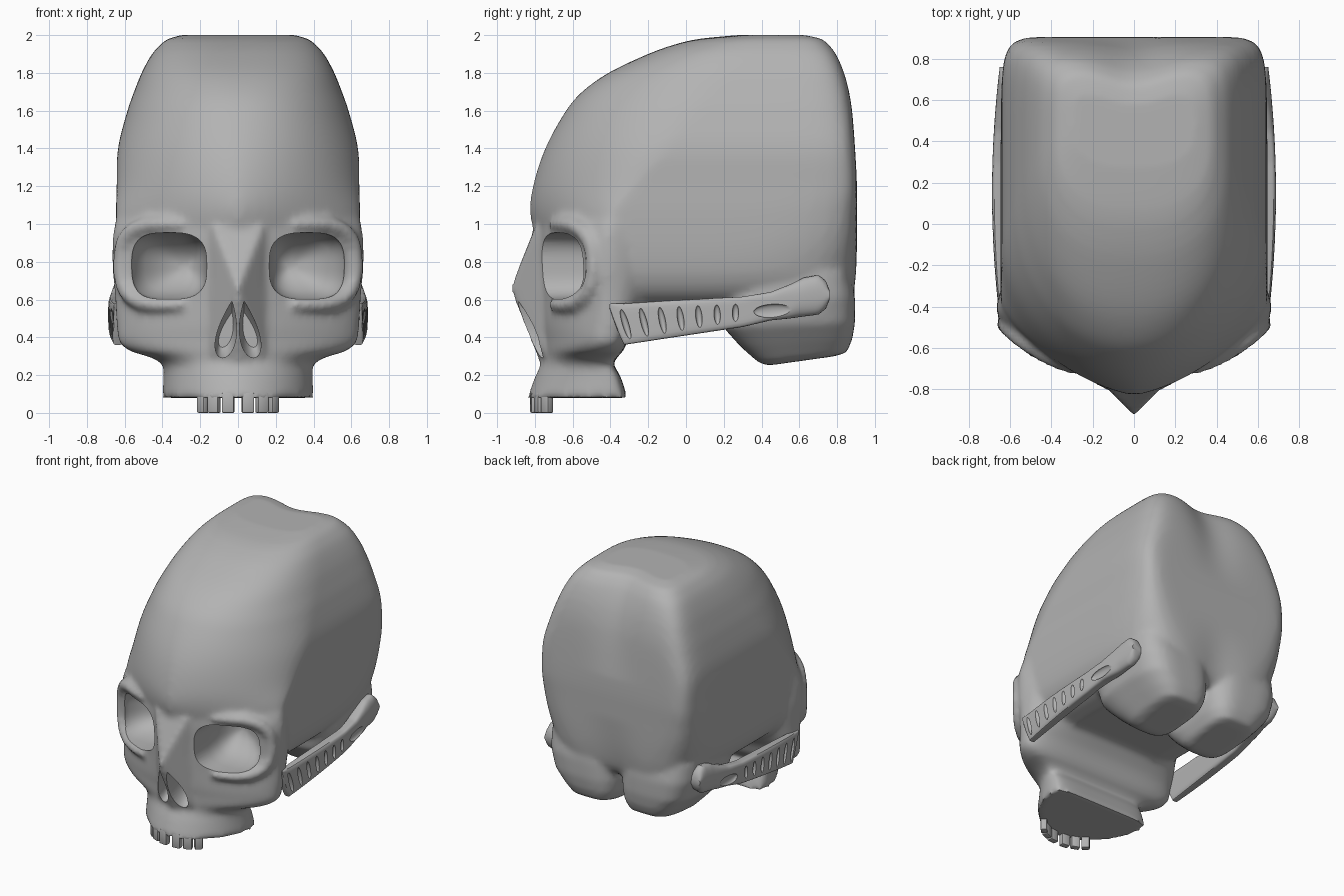
import bpy
import bmesh
from math import sin, cos, pi, exp, radians
from mathutils import Matrix

if "Cube" in bpy.data.objects:
    bpy.data.objects.remove(bpy.data.objects["Cube"], do_unlink=True)

bone = bpy.data.materials.new("bone grey")
bone.use_nodes = True
BONE = (0.45, 0.45, 0.45, 1)
bone.diffuse_color = BONE
bone.node_tree.nodes["Principled BSDF"].inputs["Base Color"].default_value = BONE


# ---------- helpers ----------
def finish(bm, name):
    bmesh.ops.recalc_face_normals(bm, faces=bm.faces[:])
    mesh = bpy.data.meshes.new(name)
    bm.to_mesh(mesh)
    bm.free()
    mesh.materials.append(bone)
    obj = bpy.data.objects.new(name, mesh)
    bpy.context.collection.objects.link(obj)
    return obj


def loft(bm, rings):
    rows = [[bm.verts.new(p) for p in ring] for ring in rings]
    n = len(rows[0])
    for a, b in zip(rows, rows[1:]):
        for i in range(n):
            j = (i + 1) % n
            bm.faces.new((a[i], a[j], b[j], b[i]))
    bm.faces.new(rows[0])
    bm.faces.new(rows[-1])


def hull(bm, points):
    verts = [bm.verts.new(p) for p in points]
    res = bmesh.ops.convex_hull(bm, input=verts)
    spare = {g for g in res["geom_interior"] + res["geom_unused"]
             if isinstance(g, bmesh.types.BMVert)}
    bmesh.ops.delete(bm, geom=list(spare), context='VERTS')


def rounded(t, n):
    """Point of a unit rounded square in direction t."""
    c, s = cos(t), sin(t)
    r = (abs(c) ** n + abs(s) ** n) ** (-1 / n)
    return c * r, s * r


def spline(keys, z):
    """Smooth interpolation of rows whose first entry is the position."""
    i = max(k for k in range(len(keys) - 1) if keys[k][0] <= z or k == 0)
    a, b = keys[i], keys[i + 1]
    before, after = keys[max(i - 1, 0)], keys[min(i + 2, len(keys) - 1)]
    h = b[0] - a[0]
    u = (z - a[0]) / h
    out = []
    for k in range(1, len(a)):
        ma = (b[k] - before[k]) / (b[0] - before[0]) * h
        mb = (after[k] - a[k]) / (after[0] - a[0]) * h
        out.append((2*u**3 - 3*u**2 + 1) * a[k] + (u**3 - 2*u**2 + u) * ma
                   + (3*u**2 - 2*u**3) * b[k] + (u**3 - u**2) * mb)
    return out


def slices(keys, steps, groove=lambda z: 0):
    """Rings from rows of height, half width, front, back, middle, squareness."""
    rings = []
    for k in range(steps + 1):
        z = keys[0][0] + (keys[-1][0] - keys[0][0]) * sin(k / steps * pi / 2)
        w, front, back, mid, n_front, n_back = spline(keys, z)
        ring = []
        for i in range(128):
            t = 2 * pi * i / 128
            if sin(t) < 0:
                x, y = rounded(t, n_front)
                ring.append((x * w, mid + y * (mid - front), z))
            else:
                x, y = rounded(t, n_back)
                dent = groove(z) * exp(-(x * w / 0.17) ** 2) * y
                ring.append((x * w, mid + y * (back - mid) - dent, z))
        rings.append(ring)
    return rings


def apply_modifiers(obj):
    bpy.ops.object.select_all(action='DESELECT')
    bpy.context.view_layer.objects.active = obj
    obj.select_set(True)
    for m in list(obj.modifiers):
        bpy.ops.object.modifier_apply(modifier=m.name)


def cut(obj, cutter):
    m = obj.modifiers.new("cut", 'BOOLEAN')
    m.operation = 'DIFFERENCE'
    m.solver = 'EXACT'
    m.object = cutter
    cutter.hide_render = True
    apply_modifiers(obj)
    bpy.data.objects.remove(cutter, do_unlink=True)


def smooth(obj, angle):
    bpy.ops.object.select_all(action='DESELECT')
    bpy.context.view_layer.objects.active = obj
    obj.select_set(True)
    bpy.ops.object.shade_smooth_by_angle(angle=radians(angle))


# ---------- skull: cranium, face, nose bone, brow rims and rear lobes ----------
cranium = [(.54, .36, -.35, .84, -.2, 2, 5), (.57, .48, -.45, .87, -.25, 2, 5),
           (.62, .56, -.60, .89, -.3, 1.7, 5), (.70, .61, -.70, .90, -.38, 1.5, 6),
           (.82, .635, -.76, .905, -.4, 1.4, 7), (1.05, .645, -.825, .905, -.38, 1.4, 11),
           (1.2, .642, -.81, .905, -.26, 1.6, 14), (1.4, .635, -.745, .895, -.08, 1.8, 13),
           (1.6, .585, -.635, .88, .08, 2, 10), (1.7, .55, -.55, .865, .17, 2.1, 9),
           (1.8, .51, -.41, .84, .27, 2.3, 8), (1.9, .455, -.2, .80, .35, 2.5, 7),
           (1.95, .41, -.06, .765, .4, 2.6, 6), (1.98, .37, .07, .73, .42, 2.6, 6),
           (2.0, .30, .27, .65, .46, 2.6, 6)]
face = [(.08, .40, -.84, -.31, -.42, 1.8, 5), (.20, .395, -.795, -.35, -.43, 1.8, 5),
        (.26, .40, -.765, -.385, -.45, 1.8, 5), (.29, .45, -.755, -.37, -.45, 1.8, 4),
        (.33, .58, -.76, -.33, -.45, 1.6, 4), (.38, .63, -.765, -.31, -.44, 1.5, 4),
        (.45, .64, -.775, -.28, -.43, 1.5, 3.5), (.60, .65, -.79, -.15, -.42, 1.4, 2.5),
        (.80, .665, -.80, .0, -.42, 1.4, 2), (.95, .66, -.805, .0, -.42, 1.4, 2),
        (1.06, .64, -.80, .1, -.38, 1.4, 2)]
lobe = [(.25, .225, .125, .43, .78), (.27, .235, .17, .38, .85), (.35, .25, .225, .29, .88),
        (.45, .28, .275, .20, .895), (.60, .30, .295, .18, .895), (.74, .30, .29, .30, .87)]

bm = bmesh.new()
loft(bm, slices(cranium, 90,
                lambda z: .06 * max(0, (z - 1.3) / .6) + .04 * max(0, (1 - z) / .5)))
loft(bm, slices(face, 50))
hull(bm, [(0, -.93, .655), (0, -.78, .28)]
     + [(s * x, y, z) for s in (1, -1) for x, y, z in
        ((.13, -.80, .98), (.13, -.78, .70), (.14, -.755, .31), (.12, -.6, .98),
         (.14, -.6, .3))])
for s in (1, -1):
    rings = []
    for z, cx, w, y0, y1 in lobe:
        ring = [rounded(2 * pi * i / 48, 3.6) for i in range(48)]
        rings.append([(s * cx + w * a, (y0 + y1) / 2 + (y1 - y0) / 2 * b,
                       z + .05 * (1 + b) / 2 * (.74 - z) / .5) for a, b in ring])
    loft(bm, rings)
    # raised rim round the outside of each eye socket
    for k in range(61):
        u = k / 30 - 1
        a, b = rounded(radians(110) * u, 2.8)
        x = .385 + .235 * a
        y = -.42 - .38 * (1 - (x / .665) ** 1.4) ** .714
        bmesh.ops.create_icosphere(
            bm, subdivisions=2, radius=.045 - .02 * u ** 4,
            matrix=Matrix.Translation((s * x, y, .785 + .215 * b)))
skull = finish(bm, "skull")
remesh = skull.modifiers.new("blend", 'REMESH')
remesh.mode = 'VOXEL'
remesh.voxel_size = .02
soften = skull.modifiers.new("soften", 'SMOOTH')
soften.factor = .5
soften.iterations = 7
apply_modifiers(skull)

# eye sockets and nose openings
bm = bmesh.new()
for s in (1, -1):
    sockets = []
    for y, size, cx in ((-1, 1.03, .372), (-.6, 1, .37), (-.5, .95, .362),
                        (-.42, .75, .34), (-.36, .45, .31), (-.33, .15, .29)):
        ring = [rounded(2 * pi * i / 64, 3) for i in range(64)]
        sockets.append([(s * (cx + .203 * size * a), y, .778 + .175 * size * b)
                        for a, b in ring])
    loft(bm, sockets)
    nostril = []
    for y, size in ((-1, 1), (-.72, .95), (-.66, .6)):
        nostril.append([])
        for i in range(40):
            t = 2 * pi * i / 40
            x = .057 - .025 * cos(t) + .072 * size * sin(t) * sin(t / 2)
            nostril[-1].append((s * x, y, .44 + .155 * size * cos(t)))
    loft(bm, nostril)
cut(skull, finish(bm, "opening_cutter"))
skull.data.materials.clear()
skull.data.materials.append(bone)
smooth(skull, 42)

# ---------- cheek arches with engraved slots ----------
arch = [(-.405, .555, .58), (-.37, .455, .58), (-.33, .36, .58), (-.1, .395, .595),
        (.1, .425, .605), (.3, .455, .615), (.45, .49, .64), (.55, .50, .68),
        (.62, .51, .715), (.70, .52, .73), (.74, .55, .70), (.76, .60, .65)]


def outer(y):
    return .687 - .1 * (y - .15) ** 2


for side, s in (("left", 1), ("right", -1)):
    bm = bmesh.new()
    rings = []
    for k in range(61):
        y = arch[0][0] + (arch[-1][0] - arch[0][0]) * k / 60
        i = max(j for j in range(len(arch) - 1) if arch[j][0] <= y + 1e-6)
        p, q = arch[i], arch[i + 1]
        u = (y - p[0]) / (q[0] - p[0])
        low, high = p[1] + (q[1] - p[1]) * u, p[2] + (q[2] - p[2]) * u
        rear = min(1, max(0, y - .35) / .25)
        edge = 6 - 3.6 * rear
        inner = .61 - .05 * rear
        half = (outer(y) - inner) / 2
        rings.append([(s * (inner + half + half * a), y, (low + high + (high - low) * b) / 2)
                      for a, b in (rounded(2 * pi * j / 40, edge) for j in range(40))])
    loft(bm, rings)
    cheek_arch = finish(bm, side + "_cheek_arch")

    bm = bmesh.new()
    marks = [(-.32 + .097 * k, .47 + .01 * k, .017, .082 - .006 * k, .3 - .05 * k)
             for k in range(7)] + [(.46, .54, .105, .036, .05)]
    for y, z, wide, tall, lean in marks:
        place = (Matrix.Translation((s * outer(y), y, z)) @ Matrix.Rotation(lean, 4, 'X')
                 @ Matrix.Diagonal((.02, wide, tall, 1)))
        bmesh.ops.create_uvsphere(bm, u_segments=20, v_segments=12, radius=1, matrix=place)
    cut(cheek_arch, finish(bm, "slot_cutter"))
    smooth(cheek_arch, 35)

    # ---------- upper teeth ----------
    for label, x, y, wide, turn in (("front", .052, -.80, .064, .1),
                                    ("middle", .126, -.775, .062, .4),
                                    ("outer", .185, -.735, .055, .8)):
        bm = bmesh.new()
        place = (Matrix.Translation((s * x, y, .055)) @ Matrix.Rotation(s * turn, 4, 'Z')
                 @ Matrix.Diagonal((wide, .045, .11, 1)))
        bmesh.ops.create_cube(bm, size=1, matrix=place)
        bmesh.ops.bevel(bm, geom=bm.edges[:], offset=.008, segments=2,
                        affect='EDGES', profile=.5)
        smooth(finish(bm, f"{side}_{label}_tooth"), 35)
